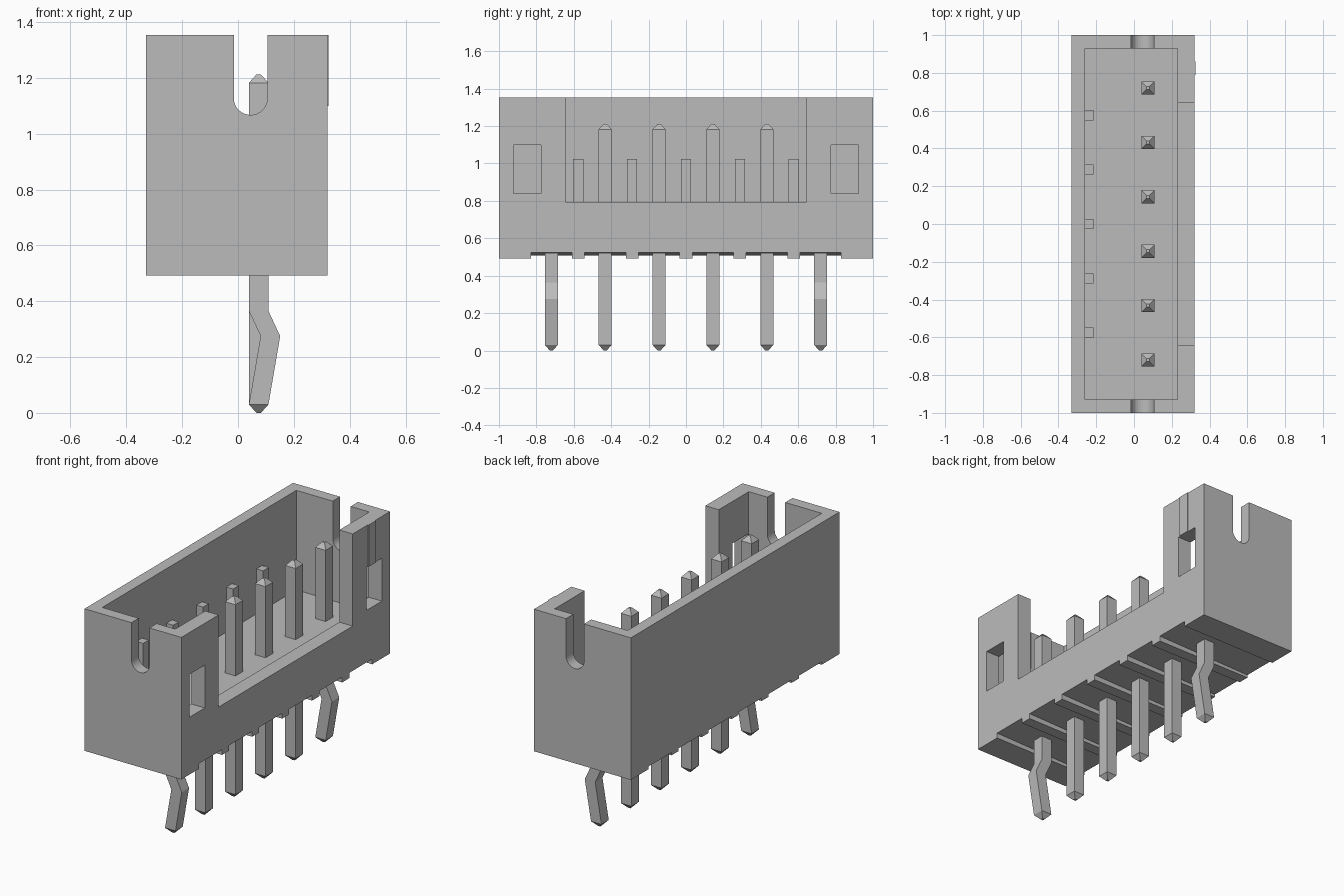
import bpy, bmesh
from math import pi, sin, cos
from mathutils import Vector

if "Cube" in bpy.data.objects:
    bpy.data.objects.remove(bpy.data.objects["Cube"], do_unlink=True)

grey = bpy.data.materials.new("plain_grey")
grey.use_nodes = True
colour = (0.5, 0.5, 0.5, 1)
grey.diffuse_color = colour
grey.node_tree.nodes["Principled BSDF"].inputs["Base Color"].default_value = colour


def loft(name, rings):
    """Closed solid through a list of equal-sized point rings."""
    bm = bmesh.new()
    loops = [[bm.verts.new(p) for p in ring] for ring in rings]
    n = len(loops[0])
    for a, b in zip(loops, loops[1:]):
        for i in range(n):
            j = (i + 1) % n
            bm.faces.new((a[i], a[j], b[j], b[i]))
    bm.faces.new(loops[0])
    bm.faces.new(loops[-1])
    bmesh.ops.recalc_face_normals(bm, faces=bm.faces)
    mesh = bpy.data.meshes.new(name)
    bm.to_mesh(mesh)
    bm.free()
    mesh.materials.append(grey)
    obj = bpy.data.objects.new(name, mesh)
    bpy.context.scene.collection.objects.link(obj)
    return obj


def along_y(name, profile, y0, y1):
    """Extrude an x-z profile along y."""
    return loft(name, [[(x, y, z) for x, z in profile] for y in (y0, y1)])


def box(name, x0, x1, y0, y1, z0, z1):
    return along_y(name, [(x0, z0), (x1, z0), (x1, z1), (x0, z1)], y0, y1)


def cut(target, cutter):
    cutter.hide_render = True
    mod = target.modifiers.new("cut", "BOOLEAN")
    mod.operation = "DIFFERENCE"
    mod.solver = "EXACT"
    mod.object = cutter
    bpy.context.view_layer.objects.active = target
    bpy.ops.object.modifier_apply(modifier=mod.name)
    bpy.data.objects.remove(cutter, do_unlink=True)


PITCH = 0.288
FLOOR = 0.75
pin_ys = [(i - 2.5) * PITCH for i in range(6)]

# Housing shell with open cavity and wide side opening
housing = box("housing", -0.33, 0.32, -1, 1, 0.492, 1.354)
cut(housing, box("cavity", -0.26, 0.23, -0.93, 0.93, FLOOR, 1.5))
cut(housing, box("side_opening", 0.1, 0.5, -0.643, 0.643, 0.795, 1.5))

# Round-bottomed slots in the end walls
arc = [(0.045 + 0.06 * cos(pi + pi * i / 16), 1.127 + 0.06 * sin(pi + pi * i / 16))
       for i in range(17)]
slot = arc + [(0.105, 1.5), (-0.015, 1.5)]
for s in (-1, 1):
    cut(housing, along_y("end_slot", slot, s * 0.85, s * 1.1))
    # Latch windows in the corner pillars
    cut(housing, box("latch_window", 0.15, 0.5, *sorted((s * 0.775, s * 0.922)), 0.84, 1.1))

# Shallow sloped grooves under the housing, one per pin
groove = [(-0.5, 0.4), (0.5, 0.4), (0.5, 0.528), (-0.5, 0.505)]
for y in pin_ys:
    cut(housing, along_y("base_groove", groove, y - 0.11, y + 0.11))

# Thin raised strip above one latch window
box("marker_strip", 0.319, 0.325, 0.79, 0.86, 1.1, 1.354)

# Short ribs on the inner back wall
for i in range(5):
    y = (i - 2) * PITCH
    box(f"wall_rib_{i + 1}", -0.265, -0.215, y - 0.027, y + 0.027, FLOOR - 0.01, 1.023)


def square(x, y, z, half):
    return [(x + a * half, y + b * half, z)
            for a, b in ((-1, -1), (1, -1), (1, 1), (-1, 1))]


# Contact pins with tapered tips; the two end pins are kinked below the base
for i, y in enumerate(pin_ys):
    x, half, tip = 0.074, 0.035, 0.008
    rings = [square(x, y, 0, tip), square(x, y, 0.03, half)]
    if i in (0, 5):
        rings += [square(x + 0.042, y, 0.275, half), square(x, y, 0.365, half)]
    rings += [square(x, y, 1.182, half), square(x, y, 1.212, tip)]
    loft(f"contact_pin_{i + 1}", rings)
